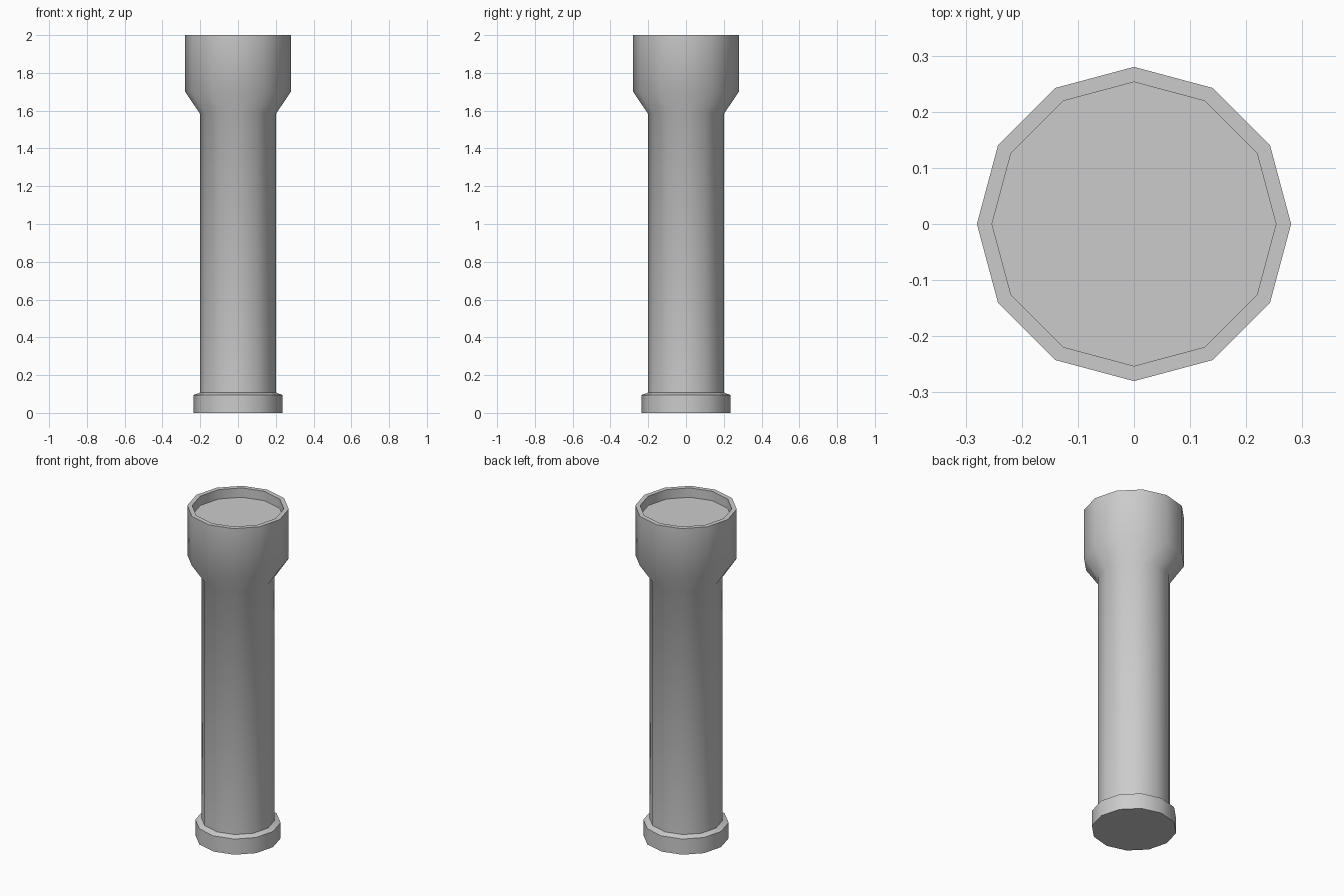
import bpy, bmesh, math

if "Cube" in bpy.data.objects:
    bpy.data.objects.remove(bpy.data.objects["Cube"])

SIDES = 12


def lathe(name, profile):
    """Revolve (radius, z) points around z, closing both ends with flat caps."""
    bm = bmesh.new()
    rings = []
    for r, z in profile:
        rings.append([bm.verts.new((r * math.cos(2 * math.pi * i / SIDES),
                                    r * math.sin(2 * math.pi * i / SIDES), z))
                      for i in range(SIDES)])
    for low, high in zip(rings, rings[1:]):
        for i in range(SIDES):
            j = (i + 1) % SIDES
            bm.faces.new((low[i], low[j], high[j], high[i]))
    bm.faces.new(rings[0][::-1])
    bm.faces.new(rings[-1])
    mesh = bpy.data.meshes.new(name)
    bm.to_mesh(mesh)
    bm.free()
    obj = bpy.data.objects.new(name, mesh)
    bpy.context.collection.objects.link(obj)
    bpy.ops.object.select_all(action='DESELECT')
    obj.select_set(True)
    bpy.context.view_layer.objects.active = obj
    bpy.ops.object.shade_smooth_by_angle(angle=math.radians(40))
    return obj


# One continuous shell: end cap, handle, flared head, rim and recessed lens
lathe("flashlight_body", [
    (0.235, 0.0), (0.235, 0.095),    # end cap
    (0.202, 0.107), (0.202, 1.585),  # handle
    (0.28, 1.70), (0.28, 2.0),       # head
    (0.253, 2.0), (0.253, 1.943),    # rim and lens recess
])
